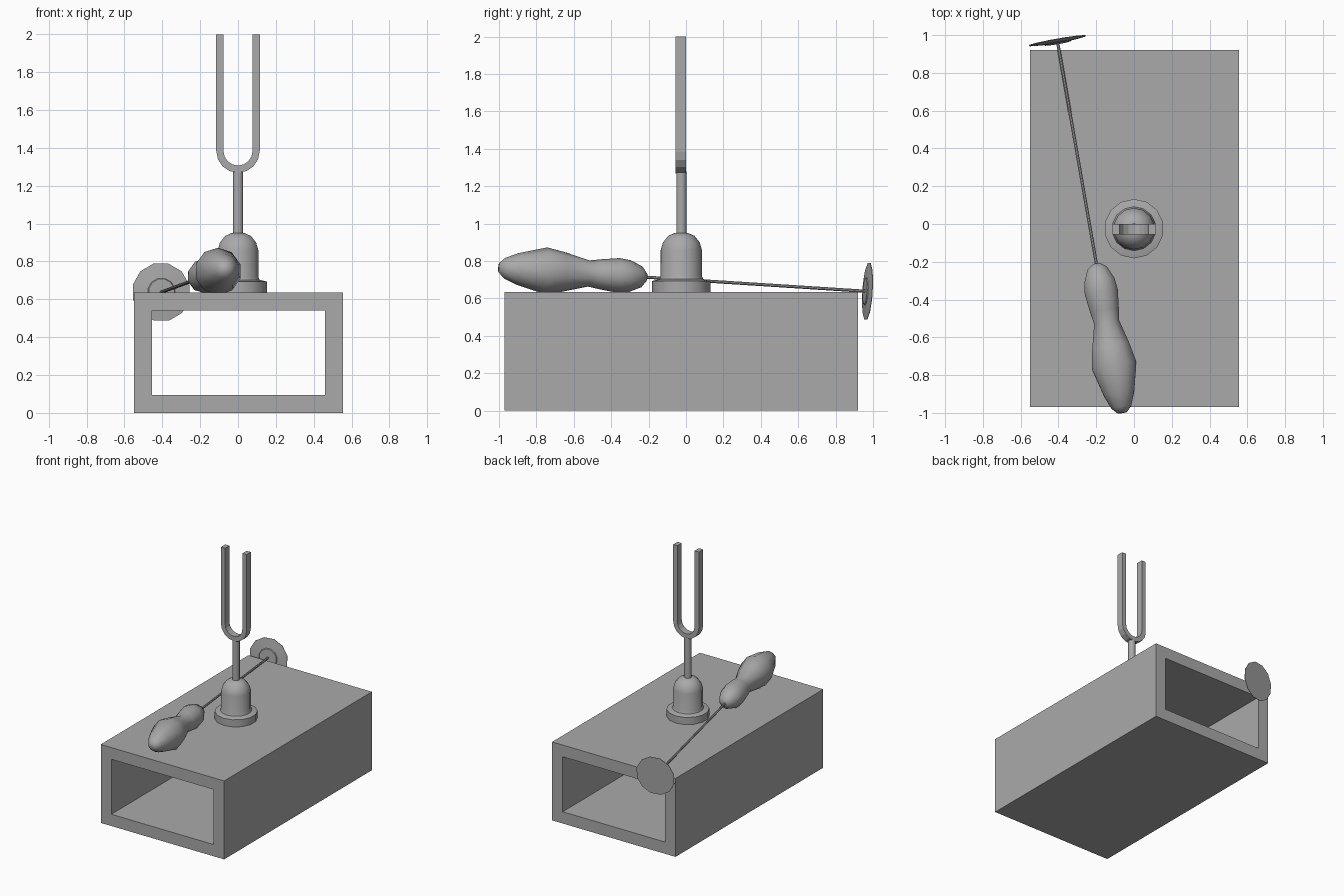
import bpy
import math
from mathutils import Vector

if "Cube" in bpy.data.objects:
    bpy.data.objects.remove(bpy.data.objects["Cube"])

grey = bpy.data.materials.new("grey")
grey.use_nodes = True
COLOUR = (0.4, 0.4, 0.4, 1)
grey.diffuse_color = COLOUR
grey.node_tree.nodes["Principled BSDF"].inputs["Base Color"].default_value = COLOUR


def make(name, verts, faces, smooth=None):
    """Mesh object from geometry, optionally smooth below an angle."""
    mesh = bpy.data.meshes.new(name)
    mesh.from_pydata(verts, [], faces)
    mesh.materials.append(grey)
    ob = bpy.data.objects.new(name, mesh)
    bpy.context.collection.objects.link(ob)
    if smooth:
        bpy.ops.object.select_all(action='DESELECT')
        ob.select_set(True)
        bpy.context.view_layer.objects.active = ob
        bpy.ops.object.shade_smooth_by_angle(angle=math.radians(smooth))
    return ob


def lathe(name, profile, sides, origin, axis=(0, 0, 1), smooth=40):
    """Revolve (radius, distance) pairs about an axis, with capped ends."""
    turn = Vector(axis).to_track_quat('Z', 'Y')
    verts, faces = [], []
    for r, h in profile:
        for i in range(sides):
            a = math.tau * (i + 0.5) / sides
            verts.append(Vector(origin) + turn @ Vector((r * math.cos(a), r * math.sin(a), h)))
    for k in range(len(profile) - 1):
        for i in range(sides):
            j = (i + 1) % sides
            a, b = k * sides, (k + 1) * sides
            faces.append((a + i, a + j, b + j, b + i))
    last = (len(profile) - 1) * sides
    faces.append(tuple(reversed(range(sides))))
    faces.append(tuple(range(last, last + sides)))
    return make(name, verts, faces, smooth)


def band(name, outer, inner, y0, y1, closed):
    """Extrude the strip between two matching x-z outlines along y."""
    n = len(outer)
    verts = [(x, y, z) for y in (y0, y1) for line in (outer, inner) for x, z in line]
    faces = []
    for i in range(n if closed else n - 1):
        j = (i + 1) % n
        o, p, q, r = i, j, n + j, n + i
        m = 2 * n
        faces += [(o, p, q, r), (m + r, m + q, m + p, m + o),
                  (o, m + o, m + p, p), (r, q, m + q, m + r)]
    if not closed:
        for i in (0, n - 1):
            quad = (i, n + i, 3 * n + i, 2 * n + i)
            faces.append(quad if i == 0 else quad[::-1])
    return make(name, verts, faces)


def rectangle(x0, x1, z0, z1):
    return [(x0, z0), (x1, z0), (x1, z1), (x0, z1)]


# Hollow resonance box, open at both ends
band("resonance_box", rectangle(-0.55, 0.555, 0, 0.635),
     rectangle(-0.455, 0.46, 0.095, 0.54), -0.97, 0.92, True)

# Round foot, domed holder and stem
CENTRE = (0, -0.025, 0)
lathe("foot", [(0.157, 0.63), (0.157, 0.693), (0.12, 0.703)], 14, CENTRE)
dome = [(0.12, 0.695), (0.11, 0.72), (0.11, 0.86), (0.098, 0.9), (0.07, 0.935), (0.035, 0.95)]
lathe("holder", dome, 14, CENTRE, smooth=60)
lathe("stem", [(0.028, 0.94), (0.028, 1.28)], 12, CENTRE)


# U-shaped fork
def u_shape(r):
    bend = [(-r * math.cos(math.pi * i / 8), 1.384 - r * math.sin(math.pi * i / 8))
            for i in range(9)]
    return [(-r, 2)] + bend + [(r, 2)]


band("tuning_fork", u_shape(0.115), u_shape(0.077), -0.055, 0.0, False)

# Mallet lying on the box: the axis runs from handle to disc
START = Vector((-0.061, -1.0, 0.764))
AXIS = Vector((-0.175, 1, -0.064))
LENGTH = AXIS.length
handle = [(0.025, 0), (0.055, 0.03), (0.085, 0.1), (0.125, 0.25), (0.105, 0.35),
          (0.07, 0.48), (0.08, 0.54), (0.093, 0.64), (0.085, 0.7), (0.055, 0.765), (0.02, 0.79)]
lathe("mallet_handle", [(r, h * LENGTH) for r, h in handle], 10, START, AXIS, smooth=75)
lathe("mallet_rod", [(0.009, 0.77 * LENGTH), (0.009, 1.965 * LENGTH)], 8, START, AXIS)
disc = [(0.07, -0.011), (0.075, -0.006), (0.156, 0.002), (0.156, 0.005)]
lathe("mallet_disc", disc, 12, START + AXIS * 1.967, AXIS, smooth=20)
